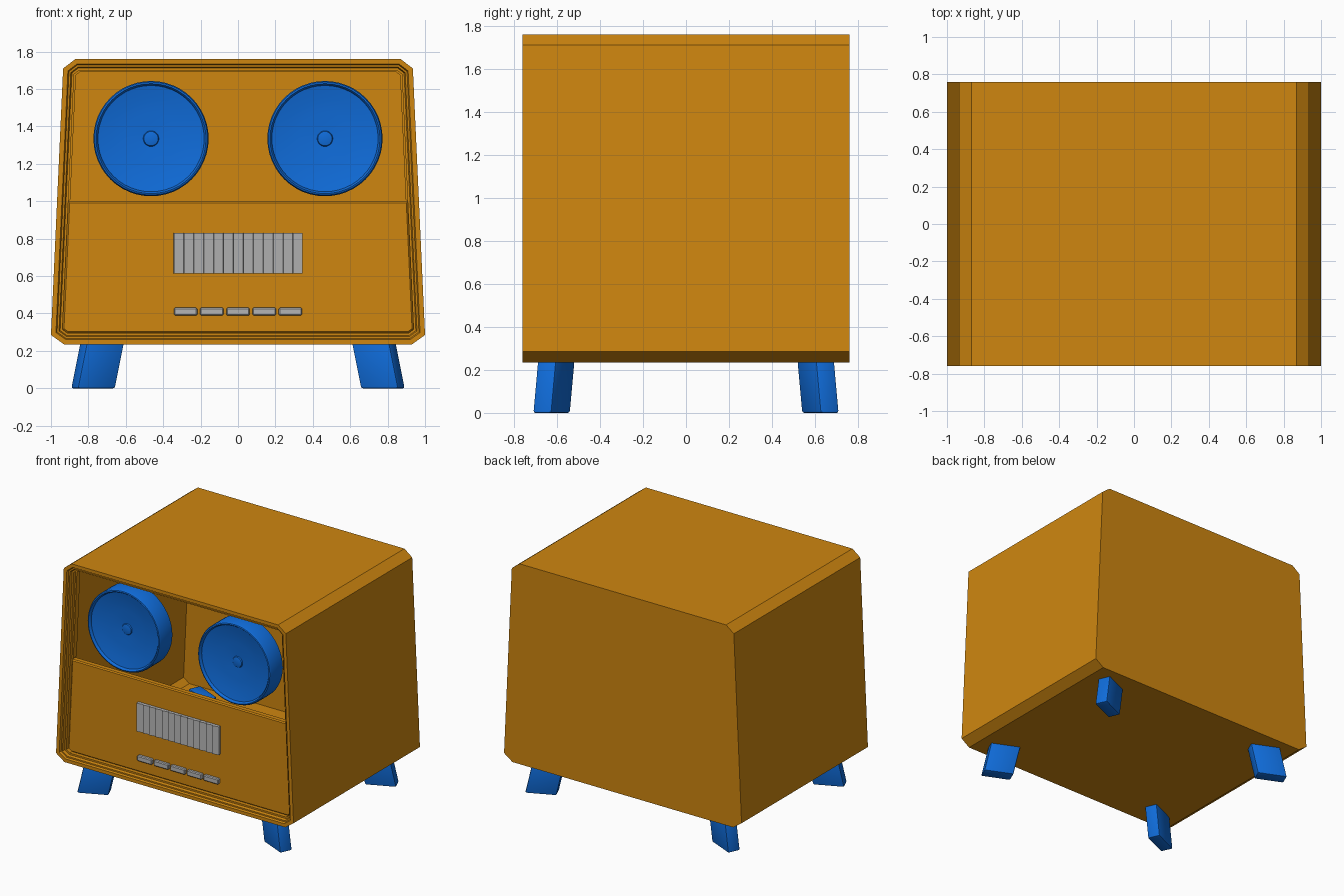
import bpy, bmesh, math
from mathutils import Vector, Matrix

if "Cube" in bpy.data.objects:
    bpy.data.objects.remove(bpy.data.objects["Cube"], do_unlink=True)


def material(name, rgb):
    m = bpy.data.materials.new(name)
    m.use_nodes = True
    m.diffuse_color = (*rgb, 1)
    bsdf = next(n for n in m.node_tree.nodes if n.type == 'BSDF_PRINCIPLED')
    bsdf.inputs["Base Color"].default_value = (*rgb, 1)
    return m


ORANGE = material("orange", (0.62, 0.24, 0.005))
BLUE = material("blue", (0.005, 0.15, 0.70))
GREY = material("grey", (0.46, 0.46, 0.46))


def finish(name, bm, mat, smooth=False):
    bmesh.ops.recalc_face_normals(bm, faces=bm.faces)
    me = bpy.data.meshes.new(name)
    bm.to_mesh(me)
    bm.free()
    me.materials.append(mat)
    ob = bpy.data.objects.new(name, me)
    bpy.context.collection.objects.link(ob)
    if smooth:
        bpy.ops.object.select_all(action='DESELECT')
        ob.select_set(True)
        bpy.context.view_layer.objects.active = ob
        bpy.ops.object.shade_smooth_by_angle(angle=math.radians(30))
    return ob


def loft(name, loops, mat, smooth=False):
    """Bridge a series of equal-length point loops and cap both ends."""
    bm = bmesh.new()
    rings = [[bm.verts.new(p) for p in loop] for loop in loops]
    n = len(rings[0])
    for a, b in zip(rings, rings[1:]):
        for i in range(n):
            j = (i + 1) % n
            bm.faces.new((a[i], a[j], b[j], b[i]))
    bm.faces.new(rings[0])
    bm.faces.new(rings[-1])
    return finish(name, bm, mat, smooth)


def inset(points, d):
    """Mitred inward offset of a counter-clockwise outline."""
    out = []
    for i, p in enumerate(points):
        e1 = (p - points[i - 1]).normalized()
        e2 = (points[(i + 1) % len(points)] - p).normalized()
        n1, n2 = Vector((-e1.y, e1.x)), Vector((-e2.y, e2.x))
        out.append(p + (n1 + n2) * d / (1 + n1.dot(n2)))
    return out


def at_depth(points, y):
    return [(p.x, y, p.y) for p in points]


# Cabinet: hollow tapered shell with a stepped front rim
right = [Vector(p) for p in ((0.93, 0.235), (1.0, 0.285), (0.935, 1.71), (0.87, 1.76))]
outline = right + [Vector((-p.x, p.y)) for p in reversed(right)]
section = ((0, 0.76), (0, -0.76), (0.026, -0.76), (0.032, -0.745), (0.042, -0.745),
           (0.048, -0.725), (0.06, -0.725), (0.06, -0.66), (0.03, -0.66), (0.03, 0.73))
loft("cabinet", [at_depth(inset(outline, d), y) for d, y in section], ORANGE)

# Lower front panel, its outline following the cabinet up to mid height
inner = inset(outline, 0.06)
low, high = inner[1], inner[2]
top = low.lerp(high, (1.0 - low.y) / (high.y - low.y))
half = [inner[0], inner[1], top]
panel = half + [Vector((-p.x, p.y)) for p in reversed(half)]
loft("front_panel", [at_depth(panel, -0.66), at_depth(panel, -0.695),
                     at_depth(inset(panel, 0.008), -0.703)], ORANGE)

# Inner trim around the upper opening
upper = [top, inner[2], inner[3]]
frame = upper + [Vector((-p.x, p.y)) for p in reversed(upper)]
bm = bmesh.new()
rings = [[bm.verts.new(p) for p in at_depth(loop, y)[:]] for loop, y in
         ((frame, -0.70), (inset(frame, 0.01), -0.70), (inset(frame, 0.01), -0.66))]
for a, b in zip(rings, rings[1:]):
    for i in range(len(frame) - 1):
        bm.faces.new((a[i], a[i + 1], b[i + 1], b[i]))
finish("upper_trim", bm, ORANGE)

# Round drums: rim, shallow dish and small centre cap
drum = ((0.15, -0.55), (0.29, -0.55), (0.308, -0.565), (0.308, -0.70), (0.302, -0.712),
        (0.294, -0.715), (0.288, -0.708), (0.284, -0.695), (0.22, -0.682), (0.14, -0.673),
        (0.042, -0.668), (0.038, -0.676), (0.02, -0.68))
SIDES = 48
for side, x in (("left", 0.465), ("right", -0.465)):
    loops = []
    for r, y in drum:
        loops.append([(x + r * math.cos(k * math.tau / SIDES), y,
                       1.335 + r * math.sin(k * math.tau / SIDES)) for k in range(SIDES)])
    loft(side + "_drum", loops, BLUE, True)


def box(name, centre, size, mat, bevel=0.0, turn=0.0):
    bm = bmesh.new()
    bmesh.ops.create_cube(bm, size=1)
    bmesh.ops.scale(bm, vec=size, verts=bm.verts)
    if bevel:
        bmesh.ops.bevel(bm, geom=bm.edges[:], offset=bevel, segments=1, affect='EDGES')
    bmesh.ops.transform(bm, matrix=Matrix.Translation(centre) @ Matrix.Rotation(turn, 4, 'Z'),
                        verts=bm.verts)
    return finish(name, bm, mat)


# Grille of slightly turned slats on a backing plate
SLATS = 13
pitch = 0.69 / SLATS
box("grille_back", (0, -0.707, 0.722), (0.69, 0.012, 0.215), GREY)
for i in range(SLATS):
    x = (i - (SLATS - 1) / 2) * pitch
    box(f"grille_slat_{i + 1}", (x, -0.717, 0.722), (pitch * 0.96, 0.022, 0.215), GREY,
        turn=math.radians(10))

# Row of push buttons
for i in range(5):
    box(f"button_{i + 1}", ((i - 2) * 0.14, -0.715, 0.41), (0.125, 0.03, 0.042), GREY, 0.006)

# Splayed legs, each turned toward its corner
for sx, xname in ((1, "left"), (-1, "right")):
    for sy, yname in ((-1, "front"), (1, "back")):
        bm = bmesh.new()
        bmesh.ops.create_cube(bm, size=1)
        bmesh.ops.scale(bm, vec=(0.22, 0.095, 0.30), verts=bm.verts)
        bmesh.ops.bevel(bm, geom=bm.edges[:], offset=0.01, segments=2, profile=0.5,
                        affect='EDGES')
        bmesh.ops.rotate(bm, matrix=Matrix.Rotation(math.radians(-24), 3, 'Z'), verts=bm.verts)
        for v in bm.verts:
            z = v.co.z + 0.15
            v.co = (sx * (v.co.x + 0.775 - 0.2 * z), -sy * (v.co.y - 0.625 + 0.09 * z), z)
        finish(f"{yname}_{xname}_leg", bm, BLUE, True)
